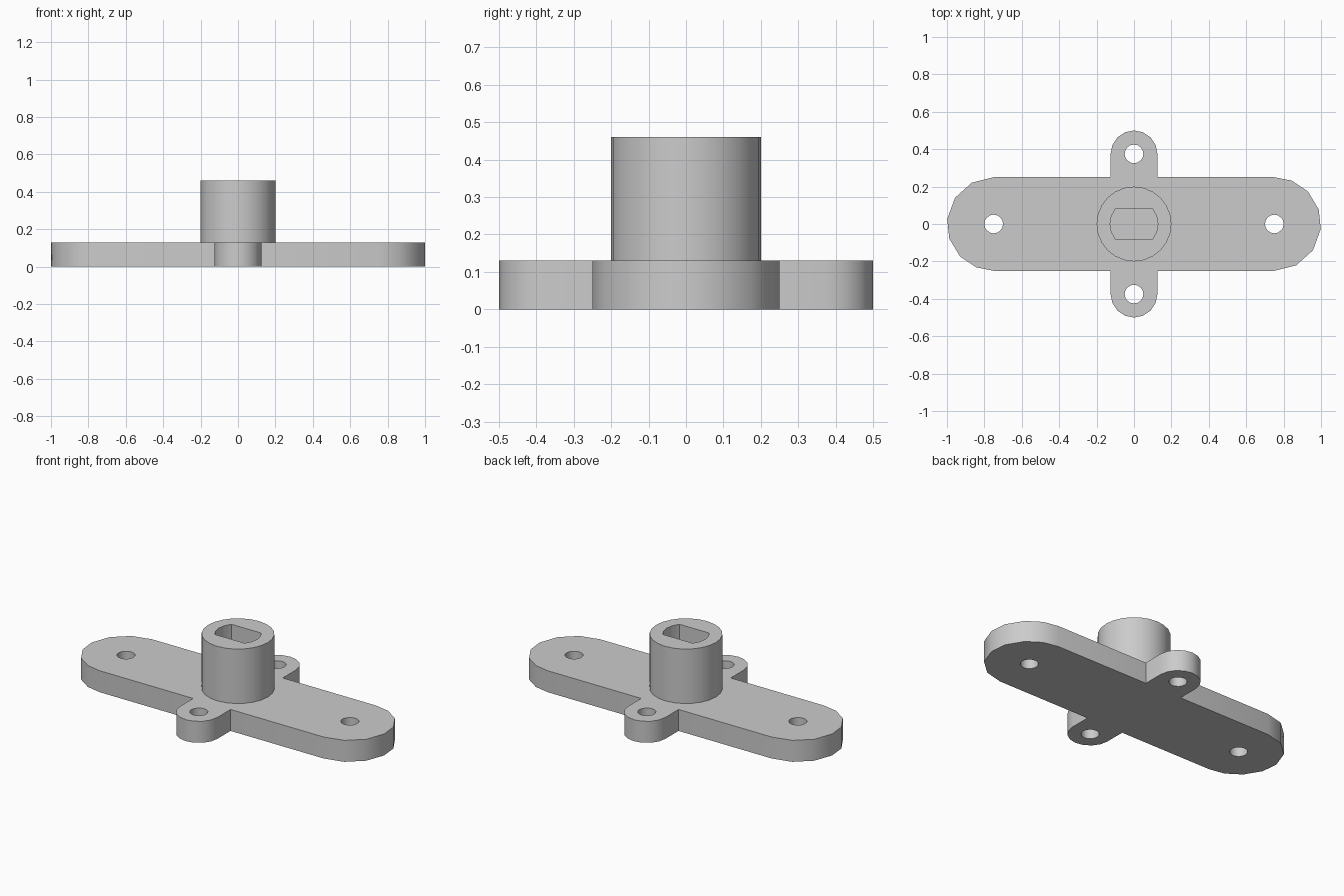
import bpy
import bmesh
from math import cos, sin, radians, sqrt, asin, degrees

if "Cube" in bpy.data.objects:
    bpy.data.objects.remove(bpy.data.objects["Cube"], do_unlink=True)

PLATE_TOP = 0.13
COLLAR_TOP = 0.46

grey = bpy.data.materials.new("plain grey")
grey.use_nodes = True
grey.diffuse_color = (0.6, 0.6, 0.6, 1)
grey.node_tree.nodes["Principled BSDF"].inputs["Base Color"].default_value = (0.6, 0.6, 0.6, 1)


def arc(cx, cy, r, angles):
    return [(cx + r * cos(radians(a)), cy + r * sin(radians(a))) for a in angles]


def steps(start, end, n):
    return [start + (end - start) * i / n for i in range(n + 1)]


def circle(cx, cy, r, n):
    return arc(cx, cy, r, steps(0, 360, n)[:-1])


def extruded(name, loops, bottom, top):
    """Solid from an outer loop with any inner loops left open as holes."""
    curve = bpy.data.curves.new(name, 'CURVE')
    curve.dimensions = '2D'
    curve.fill_mode = 'BOTH'
    curve.extrude = (top - bottom) / 2
    for loop in loops:
        spline = curve.splines.new('POLY')
        spline.points.add(len(loop) - 1)
        for point, (x, y) in zip(spline.points, loop):
            point.co = (x, y, 0, 1)
        spline.use_cyclic_u = True
    obj = bpy.data.objects.new(name, curve)
    bpy.context.collection.objects.link(obj)
    bpy.ops.object.select_all(action='DESELECT')
    obj.select_set(True)
    bpy.context.view_layer.objects.active = obj
    bpy.ops.object.convert(target='MESH')
    obj = bpy.context.object

    # Weld caps to walls and lift to height
    bm = bmesh.new()
    bm.from_mesh(obj.data)
    bmesh.ops.remove_doubles(bm, verts=bm.verts, dist=0.0005)
    bmesh.ops.recalc_face_normals(bm, faces=bm.faces)
    bmesh.ops.translate(bm, verts=bm.verts, vec=(0, 0, (bottom + top) / 2))
    bm.to_mesh(obj.data)
    bm.free()
    obj.data.materials.clear()
    obj.data.materials.append(grey)
    bpy.ops.object.shade_smooth_by_angle(angle=radians(32))
    return obj


# Base plate: long rounded arms with two small side tabs, and four screw holes
half = arc(0.75, 0, 0.25, [-90, -62, -34, -6, 18, 44, 68, 90])
half += [(0.125, 0.25)]
half += arc(0, 0.375, 0.125, steps(0, 180, 8))
half += [(-0.125, 0.25)]
outline = half + [(-x, -y) for x, y in half]
holes = [circle(x, y, 0.05, 16)
         for x, y in ((0.75, 0), (-0.75, 0), (0, 0.375), (0, -0.375))]
extruded("base_plate", [outline] + holes, 0, PLATE_TOP)

# Shaft collar: round boss with a blind socket that has two flats
socket_r, flat_y = 0.128, 0.08
a = degrees(asin(flat_y / socket_r))
socket = arc(0, 0, socket_r, steps(-a, a, 4))
socket += [(-x, -y) for x, y in socket]
extruded("shaft_collar", [circle(0, 0, 0.2, 24), socket], PLATE_TOP, COLLAR_TOP)
